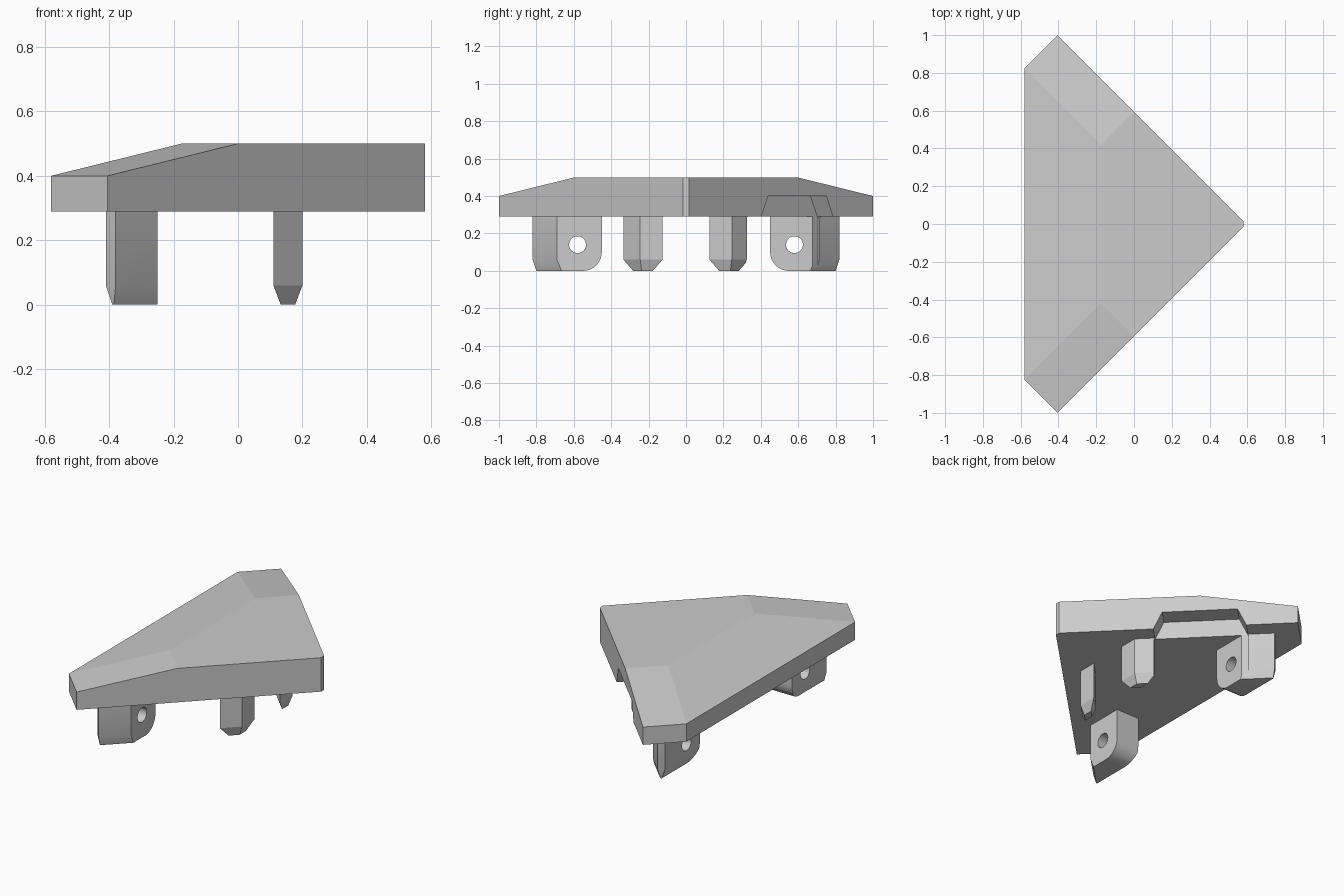
import bpy, bmesh, math
from mathutils import Vector

if "Cube" in bpy.data.objects:
    bpy.data.objects.remove(bpy.data.objects["Cube"])

grey = bpy.data.materials.new("light_grey")
grey.diffuse_color = (0.6, 0.6, 0.6, 1)
grey.use_nodes = True
grey.node_tree.nodes["Principled BSDF"].inputs["Base Color"].default_value = grey.diffuse_color


def finish(name, bm):
    bmesh.ops.recalc_face_normals(bm, faces=bm.faces)
    me = bpy.data.meshes.new(name)
    bm.to_mesh(me)
    bm.free()
    ob = bpy.data.objects.new(name, me)
    bpy.context.collection.objects.link(ob)
    me.materials.append(grey)
    return ob


def loft(name, rings):
    """Closed solid through rings that have equal point counts."""
    bm = bmesh.new()
    loops = [[bm.verts.new(p) for p in ring] for ring in rings]
    n = len(loops[0])
    for a, b in zip(loops, loops[1:]):
        for i in range(n):
            j = (i + 1) % n
            bm.faces.new((a[i], a[j], b[j], b[i]))
    bm.faces.new(loops[0])
    bm.faces.new(loops[-1])
    return finish(name, bm)


def boolean(ob, cutter, op):
    m = ob.modifiers.new(op.lower(), 'BOOLEAN')
    m.operation, m.object, m.solver = op, cutter, 'EXACT'
    bpy.context.view_layer.objects.active = ob
    bpy.ops.object.modifier_apply(modifier=m.name)


def at(points, z):
    return [(x, y, z) for x, y in points]


# Triangular plate with clipped corners and sloped top
BASE, LOW, TOP = 0.29, 0.4, 0.5
bm = bmesh.new()
half = [(-0.58, 0.825, BASE), (-0.405, 1.0, BASE), (0.58, 0.015, BASE),
        (-0.58, 0.825, LOW), (-0.405, 1.0, LOW), (0.58, 0.015, TOP),
        (0.0, 0.595, TOP), (-0.175, 0.42, TOP)]
P = [bm.verts.new(p) for p in half]
N = [bm.verts.new((x, -y, z)) for x, y, z in half]
for v in (P, N):
    bm.faces.new((v[0], v[1], v[4], v[3]))          # clipped corner
    bm.faces.new((v[1], v[2], v[5], v[6], v[4]))    # diagonal side
    bm.faces.new((v[3], v[4], v[6], v[7]))          # end slope
bm.faces.new((P[0], P[3], N[3], N[0]))              # long side
bm.faces.new((P[2], P[5], N[5], N[2]))              # blunt tip
bm.faces.new((P[3], P[7], N[7], N[3]))              # long slope
bm.faces.new((P[5], P[6], P[7], N[7], N[6], N[5]))  # flat top
bm.faces.new((P[0], P[1], P[2], N[2], N[1], N[0]))  # underside
plate = finish("plate", bm)

# Notch cutter on the back diagonal side
along = Vector((-1, 1, 0)).normalized()
out = Vector((1, 1, 0)).normalized()
profile = [(-0.276, -0.1), (-0.276, 0.28), (-0.22, 0.4),
           (0.22, 0.4), (0.276, 0.28), (0.276, -0.1)]
notch = loft("notch_cutter", [
    [Vector((0, 0.595, z)) + along * u + out * d for u, z in profile]
    for d in (-0.12, 0.3)])
boolean(plate, notch, 'DIFFERENCE')

for side, label in ((-1, "front"), (1, "back")):
    # Tapered peg
    outline = [(0.2, 0.125), (0.2, 0.245), (0.11, 0.335), (0.11, 0.215)]
    tip = [(0.155 + (x - 0.155) * 0.5, 0.23 + (y - 0.23) * 0.5) for x, y in outline]
    flip = lambda pts: [(x, y * side) for x, y in pts]
    peg = loft(label + "_peg", [at(flip(tip), 0), at(flip(outline), 0.06),
                                at(flip(outline), BASE)])

    # Lug with chamfered outer foot
    outline = [(-0.25, 0.45), (-0.25, 0.69), (-0.38, 0.82), (-0.41, 0.79), (-0.41, 0.45)]
    foot = [(-0.25, 0.45), (-0.25, 0.665), (-0.385, 0.80), (-0.39, 0.795), (-0.39, 0.45)]
    lug = loft(label + "_lug", [at(flip(foot), 0), at(flip(outline), 0.06),
                                at(flip(outline), BASE)])

    # Rounded inner corner of the lug
    r = 0.1
    arc = [(0.45 + r - r * math.cos(a), r - r * math.sin(a))
           for a in (math.pi / 2 * i / 10 for i in range(11))]
    corner = [(0.4, -0.05), (0.4, r)] + arc + [(0.45 + r, -0.05)]
    corner_cutter = loft("corner_cutter", [[(x, y * side, z) for y, z in corner]
                                           for x in (-0.5, -0.15)])
    # Pin hole
    ring = [(0.58 + 0.045 * math.cos(a), 0.14 + 0.045 * math.sin(a))
            for a in (math.tau * i / 32 for i in range(32))]
    hole_cutter = loft("hole_cutter", [[(x, y * side, z) for y, z in ring]
                                       for x in (-0.5, -0.15)])
    for c in (corner_cutter, hole_cutter):
        boolean(lug, c, 'DIFFERENCE')
        bpy.data.objects.remove(c)
    if side > 0:
        boolean(lug, notch, 'DIFFERENCE')
        boolean(peg, notch, 'DIFFERENCE')

    # Smooth only the curved surfaces
    bpy.ops.object.select_all(action='DESELECT')
    lug.select_set(True)
    bpy.context.view_layer.objects.active = lug
    bpy.ops.object.shade_smooth_by_angle(angle=math.radians(20))

bpy.data.objects.remove(notch)
